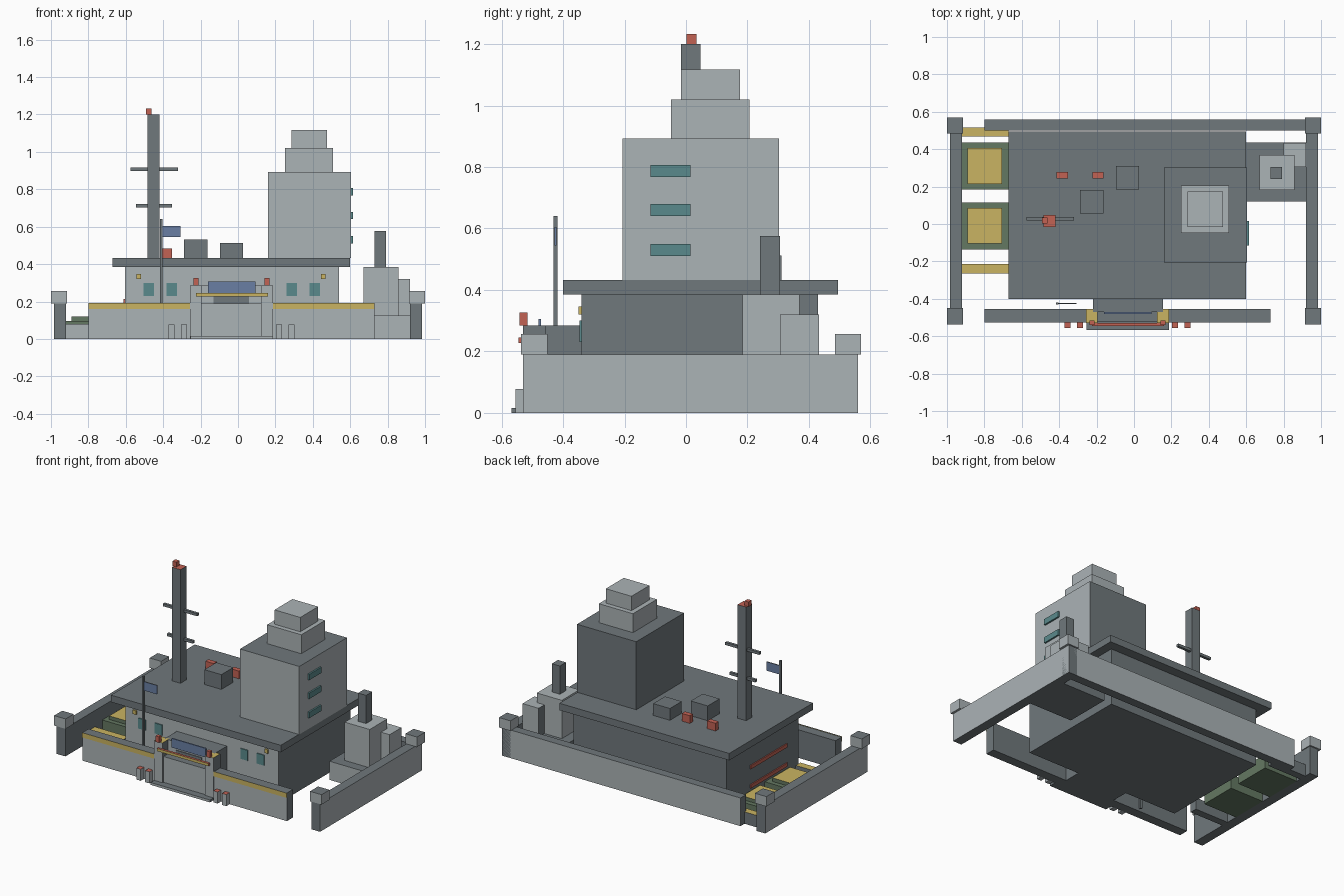
import bpy, bmesh

if "Cube" in bpy.data.objects:
    bpy.data.objects.remove(bpy.data.objects["Cube"])


def lin(c):
    c /= 255
    return c / 12.92 if c <= 0.04045 else ((c + 0.055) / 1.055) ** 2.4


def material(name, rgb):
    m = bpy.data.materials.new(name)
    m.diffuse_color = (*[lin(c) for c in rgb], 1)
    m.use_nodes = True
    m.node_tree.nodes["Principled BSDF"].inputs["Base Color"].default_value = m.diffuse_color
    return m


light = material("light_grey", (171, 179, 182))
dark = material("dark_grey", (112, 120, 124))
gold = material("gold", (202, 180, 98))
green = material("moss_green", (100, 120, 98))
red = material("red", (194, 98, 84))
blue = material("slate_blue", (106, 127, 164))
teal = material("teal", (90, 138, 140))

AXIS = {"+x": (0, 1), "-x": (0, -1), "+y": (1, 1), "-y": (1, -1), "+z": (2, 1), "-z": (2, -1)}


def box(name, x, y, z, mat, faces=None):
    """Box from (min, max) ranges; faces = {direction: material} recolours single sides."""
    bm = bmesh.new()
    bmesh.ops.create_cube(bm, size=1)
    for v in bm.verts:
        for i, (a, b) in enumerate((x, y, z)):
            v.co[i] = a if v.co[i] < 0 else b
    bm.normal_update()
    mats = [mat]
    for d, m in (faces or {}).items():
        if m not in mats:
            mats.append(m)
        axis, sign = AXIS[d]
        for f in bm.faces:
            if f.normal[axis] * sign > 0.9:
                f.material_index = mats.index(m)
    me = bpy.data.meshes.new(name)
    bm.to_mesh(me)
    bm.free()
    for m in mats:
        me.materials.append(m)
    ob = bpy.data.objects.new(name, me)
    bpy.context.collection.objects.link(ob)
    return ob


def around(c, w):
    return (c - w / 2, c + w / 2)


# Perimeter walls, light on the outside only
box("left_wall", (-0.985, -0.92), (-0.53, 0.56), (0, 0.19), dark, {"-x": light})
box("right_wall", (0.92, 0.985), (-0.53, 0.56), (0, 0.19), dark, {"+x": light})
box("back_wall", (-0.80, 0.985), (0.50, 0.56), (0, 0.19), dark, {"+y": light})
box("front_wall", (-0.80, 0.73), (-0.52, -0.455), (0, 0.19), dark, {"-y": light})
for cx in (-0.957, 0.957):
    for cy in (-0.493, 0.527):
        box("corner_cap", around(cx, 0.086), around(cy, 0.086), (0.19, 0.257), light, {"+z": dark})
for x in ((-0.80, -0.255), (0.185, 0.73)):
    box("wall_stripe", x, (-0.526, -0.519), (0.16, 0.192), gold, {"+z": dark})

# Main hall and its overhanging roof
box("main_hall", (-0.605, 0.54), (-0.34, 0.43), (0, 0.385), dark, {"-y": light})
box("main_roof", (-0.67, 0.60), (-0.40, 0.495), (0.385, 0.432), dark)
for cx in (-0.477, -0.354, 0.287, 0.41):
    box("hall_window", around(cx, 0.055), (-0.346, -0.339), (0.23, 0.30), teal)
for cx in (-0.53, 0.455):
    box("hall_lamp", around(cx, 0.025), (-0.35, -0.339), (0.32, 0.346), gold)
for z in (0.06, 0.19):
    box("side_red_band", (-0.613, -0.604), (-0.21, 0.18), (z, z + 0.024), red)

# Gate
box("gate_house", (-0.22, 0.155), (-0.47, -0.335), (0, 0.285), dark, {"-y": light})
box("gate_opening", (-0.13, 0.06), (-0.475, -0.469), (0.19, 0.232), dark)
box("gate_sign", (-0.16, 0.093), (-0.48, -0.471), (0.245, 0.306), blue)
for cx in (-0.225, 0.155):
    box("gate_post", around(cx, 0.062), (-0.53, -0.455), (0, 0.285), dark, {"-y": light, "+z": gold})
    box("gate_lamp", around(cx, 0.025), (-0.541, -0.516), (0.285, 0.326), red)
box("gate_bar", (-0.225, 0.16), (-0.545, -0.528), (0.228, 0.246), red, {"-y": gold})
box("gate_step", (-0.255, 0.188), (-0.568, -0.50), (0, 0.016), dark, {"-y": light})
for cx in (-0.355, -0.29, 0.22, 0.285):
    box("bollard", around(cx, 0.032), (-0.555, -0.519), (0, 0.078), light, {"+z": red})

# Flag
box("flag_pole", around(-0.41, 0.013), around(-0.425, 0.013), (0, 0.64), dark)
box("flag", (-0.404, -0.307), around(-0.425, 0.007), (0.545, 0.605), blue, {"+z": dark})

# Stepped tower with windows on its right side
box("tower", (0.16, 0.603), (-0.207, 0.303), (0.432, 0.892), dark, {"-y": light, "+x": light})
box("tower_upper_tier", (0.252, 0.507), (-0.048, 0.207), (0.892, 1.02), light)
box("tower_top_tier", (0.285, 0.477), (-0.016, 0.175), (1.02, 1.117), light)
for cz in (0.53, 0.66, 0.787):
    box("tower_window", (0.602, 0.614), (-0.115, 0.015), around(cz, 0.039), teal)

# Mast with crossbars
box("mast", (-0.483, -0.419), (-0.016, 0.047), (0.432, 1.2), dark, {"+z": red})
box("mast_beacon", (-0.492, -0.462), (0.002, 0.034), (1.2, 1.232), red)
box("crossbar_upper", (-0.575, -0.32), (0.02, 0.038), (0.898, 0.916), dark)
box("crossbar_lower", (-0.545, -0.352), (0.02, 0.038), (0.704, 0.722), dark)

# Roof equipment
box("roof_unit", (-0.29, -0.163), (0.055, 0.182), (0.432, 0.532), dark)
box("roof_unit", (-0.097, 0.028), (0.184, 0.31), (0.432, 0.512), dark)
for x in ((-0.415, -0.352), (-0.223, -0.163)):
    box("roof_red_box", x, (0.243, 0.277), (0.432, 0.484), red)

# Right annex with chimney
box("annex_base", (0.60, 0.92), (0.12, 0.435), (0, 0.126), dark, {"-y": light, "+x": light})
box("annex_block", (0.67, 0.857), (0.183, 0.37), (0.126, 0.385), light)
box("annex_side_block", (0.80, 0.92), (0.305, 0.432), (0.126, 0.32), light, {"-x": dark})
box("chimney", (0.73, 0.79), (0.24, 0.305), (0.385, 0.576), dark)

# Left garden beds and paths
for cy in (0.31, -0.01):
    box("garden_bed", (-0.92, -0.67), around(cy, 0.252), (0, 0.096), green)
    box("garden_crop", (-0.89, -0.705), around(cy, 0.19), (0.096, 0.12), green, {"+z": gold})
for y in ((0.468, 0.517), (-0.265, -0.215)):
    box("garden_path", (-0.92, -0.67), y, (0, 0.08), dark, {"-y": light, "+z": gold})
